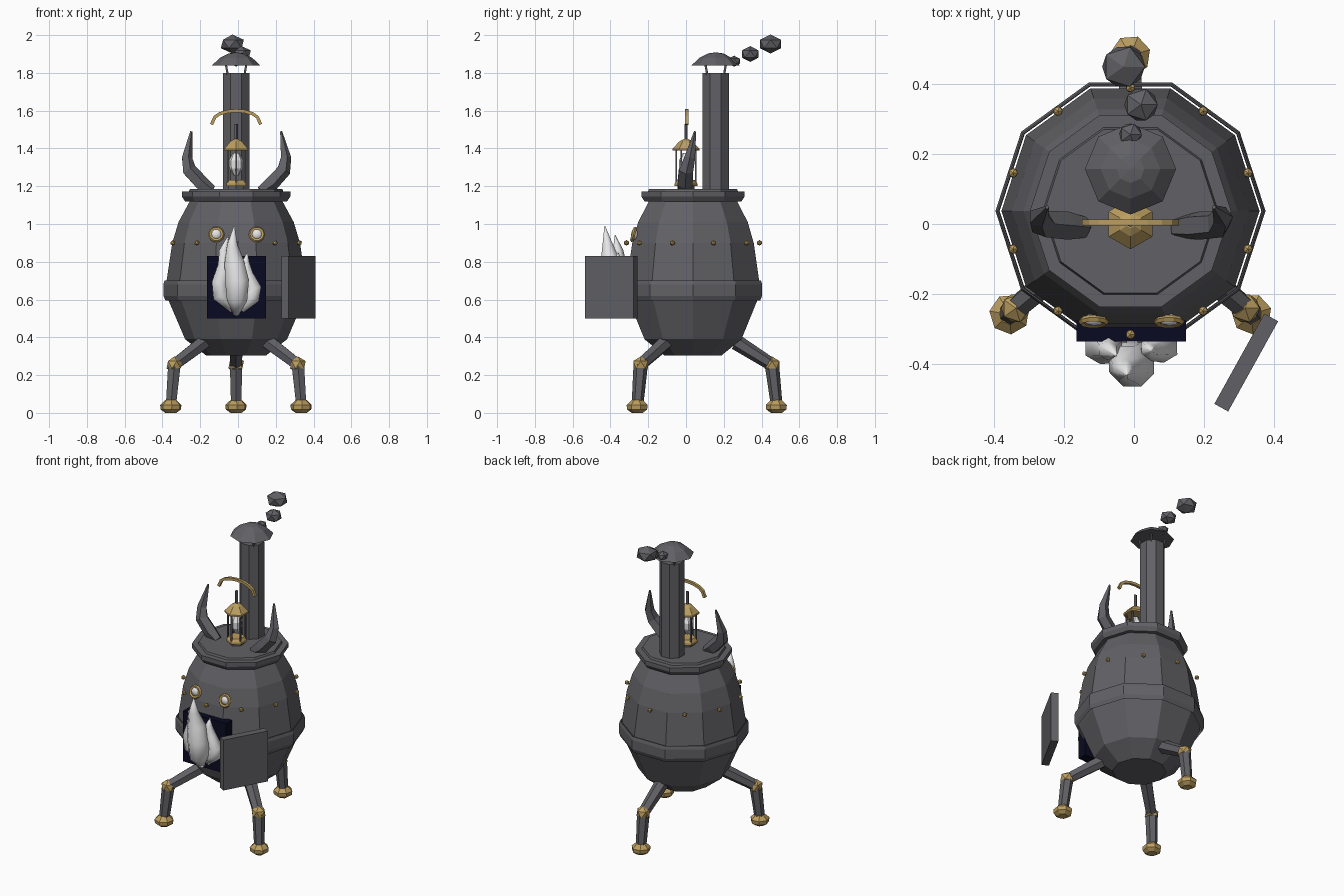
import bpy, bmesh, math
from mathutils import Vector, Matrix

if "Cube" in bpy.data.objects:
    bpy.data.objects.remove(bpy.data.objects["Cube"])

CX, CY = -0.01, 0.037          # axis of the stove body


def material(name, rgb):
    m = bpy.data.materials.new(name)
    m.diffuse_color = (*rgb, 1)
    m.use_nodes = True
    m.node_tree.nodes["Principled BSDF"].inputs["Base Color"].default_value = m.diffuse_color
    return m


IRON = material("dark_iron", (0.12, 0.12, 0.132))
BRASS = material("brass", (0.50, 0.34, 0.115))
WHITE = material("white_glow", (0.8, 0.8, 0.8))
NAVY = material("navy_opening", (0.003, 0.003, 0.016))


def finish(name, bm, mat, smooth=False):
    bmesh.ops.recalc_face_normals(bm, faces=bm.faces)
    me = bpy.data.meshes.new(name)
    bm.to_mesh(me)
    bm.free()
    me.materials.append(mat)
    for p in me.polygons:
        p.use_smooth = smooth
    ob = bpy.data.objects.new(name, me)
    bpy.context.collection.objects.link(ob)
    return ob


def bridge(bm, rings, closed=False, caps=True):
    n = len(rings[0])
    pairs = list(zip(rings, rings[1:]))
    if closed:
        pairs.append((rings[-1], rings[0]))
    for a, b in pairs:
        for i in range(n):
            j = (i + 1) % n
            bm.faces.new((a[i], a[j], b[j], b[i]))
    if caps and not closed:
        bm.faces.new(rings[0])
        bm.faces.new(rings[-1])


def lathe(name, profile, sides, mat, x=CX, y=CY, turn=0, closed=False):
    """Spin (radius, height) points around a vertical axis."""
    bm = bmesh.new()
    rings = [[bm.verts.new((x + r * math.cos(turn + math.tau * i / sides),
                            y + r * math.sin(turn + math.tau * i / sides), z))
              for i in range(sides)] for r, z in profile]
    bridge(bm, rings, closed)
    return finish(name, bm, mat)


def limb(name, points, radii, sides, mat, smooth=False):
    """Tapered tube along a path."""
    bm = bmesh.new()
    pts = [Vector(p) for p in points]
    rings = []
    for k, p in enumerate(pts):
        d = (pts[min(k + 1, len(pts) - 1)] - pts[max(k - 1, 0)]).normalized()
        ref = Vector((0, 1, 0)) if abs(d.y) < 0.85 else Vector((1, 0, 0))
        u = d.cross(ref).normalized()
        v = d.cross(u)
        rings.append([bm.verts.new(p + radii[k] * (
            u * math.cos(math.tau * (i + 0.5) / sides) + v * math.sin(math.tau * (i + 0.5) / sides)))
            for i in range(sides)])
    bridge(bm, rings)
    return finish(name, bm, mat, smooth)


def ball(name, loc, scale, mat, sub=1, smooth=False):
    bm = bmesh.new()
    bmesh.ops.create_icosphere(bm, subdivisions=sub, radius=1,
                               matrix=Matrix.Translation(loc) @ Matrix.Diagonal((*scale, 1)))
    return finish(name, bm, mat, smooth)


def box(name, loc, size, mat, turn=0):
    bm = bmesh.new()
    bmesh.ops.create_cube(bm, size=1, matrix=Matrix.Translation(loc)
                          @ Matrix.Rotation(turn, 4, 'Z') @ Matrix.Diagonal((*size, 1)))
    return finish(name, bm, mat)


# Pot-bellied body, belly band and lid
lathe("body", [(0.16, 0.305), (0.27, 0.39), (0.36, 0.60), (0.368, 0.70),
               (0.338, 0.90), (0.305, 1.01), (0.24, 1.13)], 10, IRON)
lathe("belly_band", [(0.374, 0.595), (0.385, 0.62), (0.385, 0.68), (0.379, 0.70),
                     (0.375, 0.70), (0.373, 0.62)], 10, IRON, closed=True)
lathe("lid", [(0.23, 1.12), (0.27, 1.12), (0.287, 1.145), (0.287, 1.172),
              (0.25, 1.172), (0.245, 1.185)], 10, IRON)

# Rivets around the upper body
for i in range(10):
    a = math.radians(18 + 36 * i)
    ball(f"rivet_{i}", (CX + 0.352 * math.cos(a), CY + 0.352 * math.sin(a), 0.9),
         (0.015,) * 3, BRASS)

# Firebox opening and open door
box("firebox_opening", (-0.008, -0.305, 0.665), (0.312, 0.06, 0.33), NAVY)
box("firebox_door", (0.32, -0.395, 0.665), (0.294, 0.045, 0.33), IRON, math.radians(61))

# Flame tongues
limb("flame_front", [(-0.01, -0.36, 0.52), (-0.005, -0.40, 0.60), (-0.005, -0.40, 0.70),
                     (-0.02, -0.40, 0.80), (-0.03, -0.415, 0.89), (-0.02, -0.43, 0.99)],
     [0.015, 0.058, 0.068, 0.056, 0.03, 0.002], 8, WHITE, True)
limb("flame_left", [(-0.03, -0.34, 0.54), (-0.09, -0.345, 0.62), (-0.095, -0.35, 0.69),
                    (-0.07, -0.355, 0.78), (-0.075, -0.36, 0.86), (-0.05, -0.375, 0.94)],
     [0.015, 0.05, 0.05, 0.042, 0.028, 0.002], 6, WHITE, True)
limb("flame_right", [(0.02, -0.34, 0.54), (0.075, -0.35, 0.61), (0.085, -0.35, 0.66),
                     (0.05, -0.355, 0.73), (0.04, -0.36, 0.80), (0.05, -0.36, 0.85)],
     [0.015, 0.045, 0.045, 0.036, 0.022, 0.002], 6, WHITE, True)

# Eyes: white lens in a brass ring, tilted with the body wall
for side, x in (("left", -0.115), ("right", 0.1)):
    bm = bmesh.new()
    rings = []
    for i in range(10):
        a = math.tau * i / 10
        rings.append([bm.verts.new(((0.034 + 0.01 * math.cos(b)) * math.cos(a),
                                    (0.034 + 0.01 * math.cos(b)) * math.sin(a),
                                    0.01 * math.sin(b)))
                      for b in (math.tau * k / 5 for k in range(5))])
    bridge(bm, rings, closed=True)
    ring = finish(f"eye_ring_{side}", bm, BRASS)
    ring.location = (x, -0.278, 0.945)
    ring.rotation_euler = (math.radians(75), 0, 0)
    ball(f"eye_{side}", (x, -0.273, 0.945), (0.029, 0.018, 0.029), WHITE, 2, True)

# Three jointed legs: hip, knee and foot positions
legs = {"left": ((-0.16, -0.09, 0.39), (-0.337, -0.24, 0.255), (-0.355, -0.257, 0.04)),
        "right": ((0.14, -0.09, 0.39), (0.317, -0.24, 0.255), (0.335, -0.257, 0.04)),
        "back": ((-0.01, 0.265, 0.375), (-0.01, 0.455, 0.255), (-0.01, 0.48, 0.04))}
for side, (hip, knee, foot) in legs.items():
    limb(f"upper_leg_{side}", (hip, knee), (0.042, 0.034), 6, IRON)
    limb(f"lower_leg_{side}", (knee, foot), (0.038, 0.031), 6, IRON)
    ball(f"knee_{side}", knee, (0.046, 0.046, 0.044), BRASS)
    lathe(f"foot_{side}", [(0.03, 0.0), (0.055, 0.018), (0.058, 0.042), (0.03, 0.068)],
          7, BRASS, foot[0], foot[1], 0.3)

# Chimney, cap and cap struts
PY = 0.157
lathe("chimney", [(0.076, 1.17), (0.076, 1.80)], 8, IRON, CX, PY, math.pi / 8)
lathe("chimney_cap", [(0.118, 1.838), (0.13, 1.838), (0.085, 1.88), (0.04, 1.903), (0.005, 1.908)],
      8, IRON, CX, PY)
for i in range(4):
    a = math.pi / 4 + i * math.pi / 2
    c, s = math.cos(a), math.sin(a)
    limb(f"cap_strut_{i}", ((CX + 0.06 * c, PY + 0.06 * s, 1.78),
                            (CX + 0.078 * c, PY + 0.078 * s, 1.85)), (0.008, 0.008), 4, IRON)

# Smoke puffs
ball("smoke_small", (-0.01, 0.255, 1.862), (0.036, 0.036, 0.029), IRON)
ball("smoke_medium", (0.02, 0.34, 1.90), (0.053, 0.052, 0.042), IRON)
ball("smoke_large", (-0.03, 0.448, 1.953), (0.068, 0.066, 0.05), IRON)

# Horns
for side, s in (("left", -1), ("right", 1)):
    path = [(0.13, -0.01, 1.175), (0.185, -0.005, 1.215), (0.25, 0, 1.285),
            (0.262, 0.02, 1.35), (0.238, 0.048, 1.49)]
    limb(f"horn_{side}", [(CX + s * x, y, z) for x, y, z in path],
         [0.03, 0.042, 0.04, 0.03, 0.006], 5, IRON)

# Lantern on the lid
lathe("lantern_base", [(0.06, 1.2), (0.06, 1.215), (0.048, 1.232)], 6, BRASS, CX, 0, math.pi / 6)
lathe("lantern_foot", [(0.045, 1.18), (0.045, 1.2)], 6, IRON, CX, 0, math.pi / 6)
lathe("lantern_roof", [(0.072, 1.388), (0.072, 1.398), (0.035, 1.437), (0.012, 1.45)],
      6, BRASS, CX, 0, math.pi / 6)
for i in range(6):
    a = math.pi / 6 + i * math.pi / 3
    x, y = CX + 0.052 * math.cos(a), 0.052 * math.sin(a)
    limb(f"lantern_bar_{i}", ((x, y, 1.22), (x, y, 1.395)), (0.006, 0.006), 4, IRON)
lathe("lantern_light", [(0.012, 1.255), (0.036, 1.295), (0.038, 1.335), (0.018, 1.375)],
      8, WHITE, CX, 0)
limb("lantern_rod", ((CX, 0, 1.44), (CX, 0, 1.53)), (0.009, 0.009), 5, IRON)

# Carrying handle arching over the lantern
arc = [(CX - 0.13, 0.004, 1.527)]
arc += [(CX + 0.122 * math.cos(a), 0.004, 1.545 + 0.055 * math.sin(a))
        for a in (math.pi * (1 - k / 8) for k in range(9))]
arc.append((CX + 0.13, 0.004, 1.527))
limb("lantern_handle", arc, [0.012] * len(arc), 4, BRASS)
